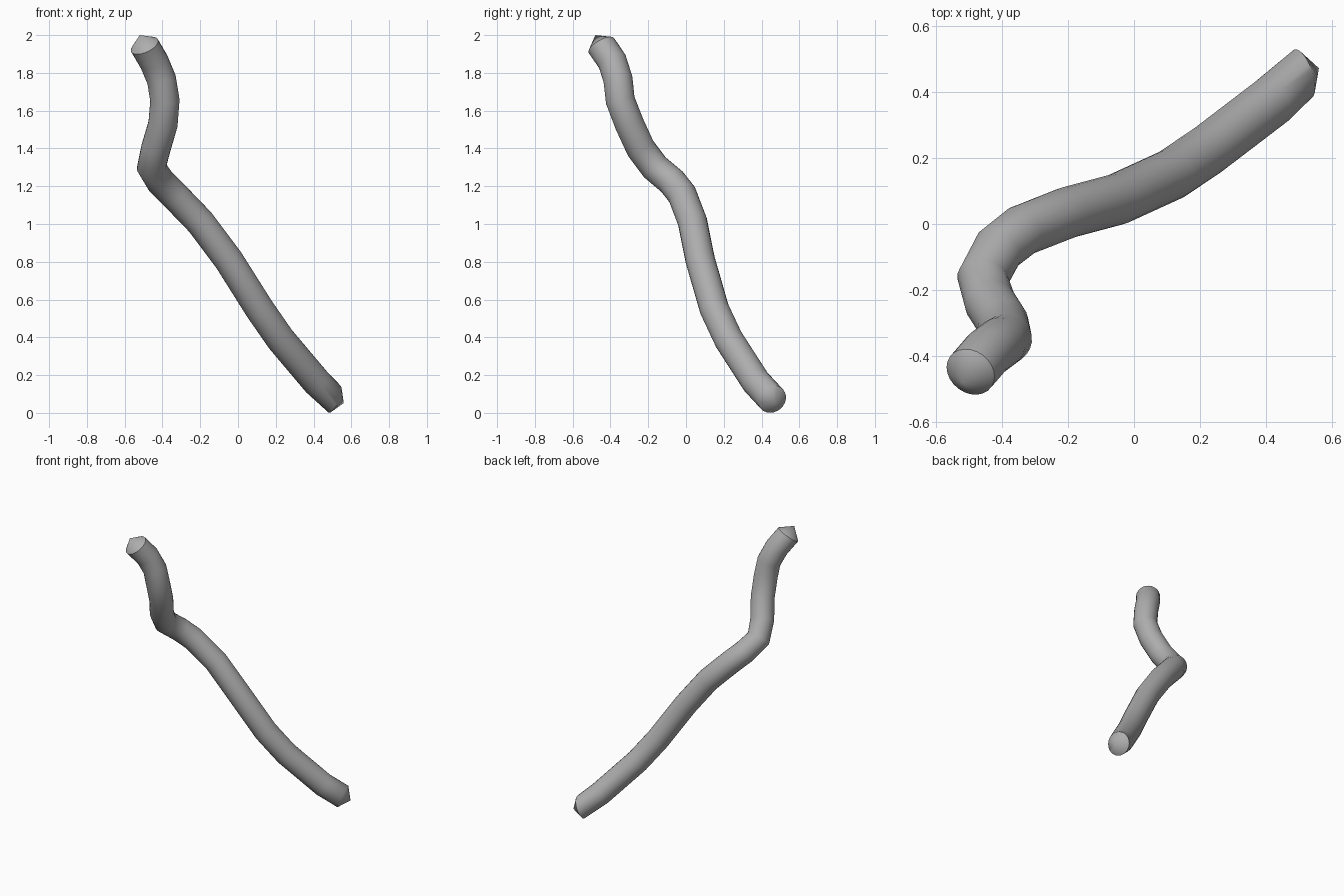
import bpy, bmesh, math
from mathutils import Vector

cube = bpy.data.objects.get("Cube")
if cube:
    bpy.data.objects.remove(cube, do_unlink=True)

SIDES = 24
RADIUS = 0.078

# Centre line of the stem, from the top tip to the bottom tip
path = [Vector(p) for p in (
    (-.52, -.48, 2.0), (-.495, -.448, 1.945), (-.445, -.39, 1.86), (-.405, -.36, 1.765),
    (-.387, -.348, 1.655), (-.397, -.30, 1.53), (-.435, -.24, 1.40),
    (-.458, -.165, 1.30), (-.41, -.075, 1.225), (-.34, -.02, 1.155),
    (-.20, .035, 1.01), (-.05, .075, .81), (.114, .15, .55),
    (.225, .225, .39), (.415, .37, .165), (.511, .455, .073), (.56, .472, .052))]

grey = bpy.data.materials.new("plain grey")
grey.use_nodes = True
grey.diffuse_color = (0.42, 0.42, 0.42, 1)
grey.node_tree.nodes["Principled BSDF"].inputs["Base Color"].default_value = grey.diffuse_color


def tangent(i):
    """Direction of the stem; the end rings face their tips."""
    if i == 1:
        return (path[1] - path[0]).normalized()
    if i == len(path) - 2:
        return (path[-1] - path[-2]).normalized()
    return ((path[i] - path[i - 1]).normalized()
            + (path[i + 1] - path[i]).normalized()).normalized()


# Sweep a circle along the centre line without twisting
bm = bmesh.new()
rings = []
side = Vector((1, 0, 0))
for i in range(1, len(path) - 1):
    t = tangent(i)
    side = (side - t * side.dot(t)).normalized()
    up = t.cross(side)
    ring = []
    for k in range(SIDES):
        a = math.tau * k / SIDES
        ring.append(bm.verts.new(path[i] + RADIUS * (math.cos(a) * side + math.sin(a) * up)))
    rings.append(ring)

for r0, r1 in zip(rings, rings[1:]):
    for k in range(SIDES):
        n = (k + 1) % SIDES
        bm.faces.new((r0[k], r0[n], r1[n], r1[k]))

# Pointed ends
for ring, tip in ((rings[0], path[0]), (rings[-1], path[-1])):
    apex = bm.verts.new(tip)
    for k in range(SIDES):
        bm.faces.new((ring[k], ring[(k + 1) % SIDES], apex))

bmesh.ops.recalc_face_normals(bm, faces=bm.faces[:])
mesh = bpy.data.meshes.new("bent_stem")
bm.to_mesh(mesh)
bm.free()
mesh.materials.append(grey)

stem = bpy.data.objects.new("bent_stem", mesh)
bpy.context.collection.objects.link(stem)
bpy.ops.object.select_all(action='DESELECT')
stem.select_set(True)
bpy.context.view_layer.objects.active = stem
bpy.ops.object.shade_smooth_by_angle(angle=math.radians(40))
